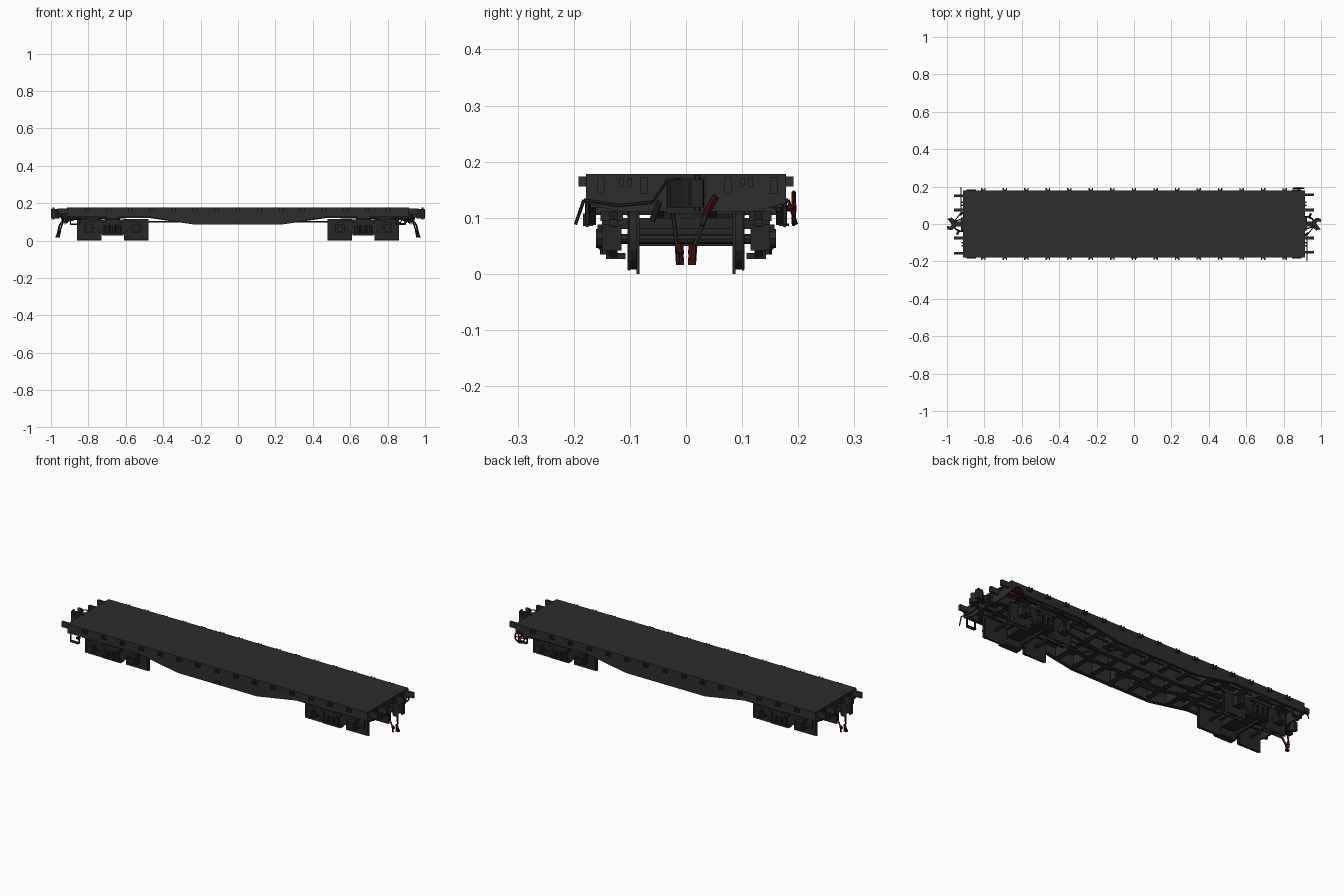
import bpy, bmesh, math
from mathutils import Vector, Matrix

if "Cube" in bpy.data.objects:
    bpy.data.objects.remove(bpy.data.objects["Cube"])

def mat(name, c):
    m = bpy.data.materials.new(name)
    m.diffuse_color = (*c, 1)
    m.use_nodes = True
    m.node_tree.nodes["Principled BSDF"].inputs["Base Color"].default_value = m.diffuse_color
    return m

GREY = mat("charcoal paint", (0.026, 0.026, 0.026))
DARK = mat("dark running gear", (0.020, 0.020, 0.020))
RED = mat("dark red", (0.06, 0.004, 0.004))

class Part:
    """Collects primitives into one named object."""
    def __init__(self, name, material=GREY):
        self.name, self.material, self.bm = name, material, bmesh.new()

    def box(self, x, y, z):
        m = Matrix.Translation([(a + b) / 2 for a, b in (x, y, z)])
        s = Matrix.Diagonal([abs(b - a) for a, b in (x, y, z)] + [1])
        bmesh.ops.create_cube(self.bm, size=1, matrix=m @ s)

    def rod(self, pts, r, n=6, r2=None):
        for a, b in zip(pts, pts[1:]):
            a, b = Vector(a), Vector(b)
            d = b - a
            m = Matrix.Translation((a + b) / 2) @ d.to_track_quat('Z', 'Y').to_matrix().to_4x4()
            bmesh.ops.create_cone(self.bm, cap_ends=True, segments=n, radius1=r,
                                  radius2=r if r2 is None else r2, depth=d.length, matrix=m)

    def ring(self, c, r, t, n=16):
        pts = [(c[0] + r * math.cos(i * math.tau / n), c[1], c[2] + r * math.sin(i * math.tau / n))
               for i in range(n + 1)]
        self.rod(pts, t, 5)

    def prism(self, pts, direction):
        f = self.bm.faces.new([self.bm.verts.new(p) for p in pts])
        g = bmesh.ops.extrude_face_region(self.bm, geom=[f])
        bmesh.ops.translate(self.bm, vec=direction,
                            verts=[v for v in g['geom'] if isinstance(v, bmesh.types.BMVert)])

    def done(self, spin=False):
        if spin:   # repeat turned half round for the other end
            g = bmesh.ops.duplicate(self.bm, geom=self.bm.verts[:] + self.bm.edges[:] + self.bm.faces[:])
            bmesh.ops.rotate(self.bm, matrix=Matrix.Rotation(math.pi, 3, 'Z'), cent=(0, 0, 0),
                             verts=[v for v in g['geom'] if isinstance(v, bmesh.types.BMVert)])
        bmesh.ops.recalc_face_normals(self.bm, faces=self.bm.faces)
        me = bpy.data.meshes.new(self.name)
        self.bm.to_mesh(me)
        me.materials.append(self.material)
        o = bpy.data.objects.new(self.name, me)
        bpy.context.collection.objects.link(o)
        return o

# deck plate
p = Part("deck")
p.box((-.912, .912), (-.178, .178), (.168, .178))
p.done()

# fish-bellied side sills and centre sills with bottom flanges
def belly(z_end, z_mid, xe):
    return [(-xe, z_end), (-.48, z_end), (-.24, z_mid), (.24, z_mid), (.48, z_end), (xe, z_end)]

for name, ys, zend, flange in (("side_sills", (-.178, .17), .128, .018), ("centre_sills", (-.055, .047), .122, .024)):
    p = Part(name)
    for y in ys:
        prof = belly(zend, .087, .905)
        p.prism([(x, y, z) for x, z in prof] + [(.905, y, .17), (-.905, y, .17)], (0, .008, 0))
        y0 = y + .008 - flange if y > 0 else y
        p.prism([(x, y0, z) for x, z in prof] + [(x, y0, z + .005) for x, z in prof[::-1]], (0, flange, 0))
    p.done()

# cross members under the deck
p = Part("cross_members")
for i in range(-7, 8):
    x = i * .115
    low = .105 if abs(x) < .36 else .135
    p.box((x - .004, x + .004), (-.17, .17), (low, .17))
    p.box((x - .014, x + .014), (-.17, .17), (low, low + .004))
for s in (-1, 1):
    p.box((s * .67 - .035, s * .67 + .035), (-.17, .17), (.118, .17))
for y in (-.115, .115):
    p.box((-.9, .9), (y - .004, y + .004), (.145, .17))
p.done()

# stake pockets along both sides
p = Part("stake_pockets")
for s in (-1, 1):
    for i in range(-7, 8):
        x = i * .115
        for dx in (-.009, .009):
            p.box((x + dx - .003, x + dx + .003), (s * .176, s * .192), (.156, .174))
        p.box((x - .012, x + .012), (s * .176, s * .184), (.158, .172))
p.done()

# headstocks with end stakes and brackets
p = Part("headstocks")
p.prism([(.905, -.178, .178), (.905, -.178, .126), (.905, -.12, .111), (.905, .12, .111),
         (.905, .178, .126), (.905, .178, .178)], (.009, 0, 0))
for y in (-.152, -.075, .075, .157):
    p.box((.905, .962), (y - .007, y + .007), (.143, .172))
for y in (-.115, -.1, .1, .115):
    p.box((.91, .922), (y - .004, y + .004), (.156, .171))
p.done(spin=True)

# couplers
p = Part("couplers", DARK)
p.box((.86, .962), (-.014, .014), (.125, .158))
p.box((.908, .925), (-.035, .035), (.108, .172))
p.prism([(.955, -.02, .118), (.975, -.034, .118), (.998, -.028, .118), (.982, -.008, .118),
         (.974, .006, .118), (.984, .014, .118), (1.0, .01, .118), (.998, .03, .118),
         (.972, .032, .118), (.955, .018, .118)], (0, 0, .05))
p.rod([(.987, .02, .112), (.987, .02, .176)], .006)
p.done(spin=True)

# uncoupling levers, grab irons and stirrup steps
p = Part("levers_and_steps", DARK)
p.rod([(.925, -.197, .088), (.925, -.182, .132), (.925, -.12, .122), (.925, -.06, .128),
       (.945, -.035, .165), (.965, -.01, .168)], .003)
p.rod([(.914, -.06, .095), (.93, -.048, .128)], .006)
for s in (-1, 1):
    p.rod([(.845, s * .176, .13), (.845, s * .176, .087), (.895, s * .176, .087), (.895, s * .176, .13)], .004)
    p.box((.845, .895), (s * .166, s * .184), (.085, .09))
p.done(spin=True)

# brake hoses with red cocks and couplings
p = Part("brake_hoses", DARK)
p.rod([(.86, .04, .115), (.93, .038, .115), (.953, .028, .085), (.962, .016, .05)], .005)
p.rod([(.88, -.025, .11), (.935, -.022, .1), (.952, -.016, .05), (.955, -.014, .018)], .004)
p.done(spin=True)
p = Part("hose_couplings", RED)
p.rod([(.958, .012, .052), (.968, .01, .018)], .007)
p.rod([(.95, -.011, .052), (.96, -.009, .036)], .006)
p.rod([(.935, .036, .108), (.945, .053, .138)], .007)
p.box((.957, .975), (.004, .018), (.016, .026))
p.done(spin=True)

# handbrake wheel on one corner
p = Part("handbrake_wheel", RED)
c = (.88, .192, .117)
p.ring(c, .028, .004)
for i in range(3):
    a = i * math.pi / 3
    d = Vector((math.cos(a), 0, math.sin(a))) * .028
    p.rod([Vector(c) - d, Vector(c) + d], .003, 5)
p.rod([(c[0], .17, c[2]), (c[0], .197, c[2])], .006, 8)
p.done()

# bogies: wheels, axles, side frames, springs, bolsters
wheels, frames = Part("wheels", DARK), Part("bogie_frames", DARK)
for e in (-1, 1):
    cx = e * .67
    for w in (-1, 1):
        x = cx + w * .1255
        wheels.rod([(x, -.14, .062), (x, .14, .062)], .009, 8)
        for s in (-1, 1):
            # square wheel plates around a round tread
            wheels.box((x - .065, x + .065), (s * .083, s * .088), (0, .116))
            wheels.box((x - .065, x + .065), (s * .1, s * .103), (.006, .116))
            wheels.rod([(x, s * .084, .062), (x, s * .104, .062)], .054, 16)
            # axle box
            frames.box((x - .024, x + .024), (s * .115, s * .15), (.042, .088))
            frames.rod([(x, s * .148, .063), (x, s * .16, .063)], .017, 8)
            frames.box((x - .02, x + .02), (s * .145, s * .158), (.078, .088))
        # brake beam
        bx = cx + w * .05
        frames.box((bx - .006, bx + .006), (-.1, .1), (.05, .062))
        for s in (-1, 1):
            frames.box((bx, bx + w * .013), (s * .084, s * .104), (.04, .08))
    for s in (-1, 1):
        y = s * .122
        # side frame: top member, sloping arms and spring seat
        prof = [(-.15, .085), (-.1, .07), (-.055, .03), (.055, .03), (.1, .07), (.15, .085),
                (.15, .097), (.06, .112), (-.06, .112), (-.15, .097)]
        frames.prism([(cx + a, y, b) for a, b in prof], (0, s * .014, 0))
        frames.box((cx - .055, cx + .055), (s * .108, s * .143), (.027, .037))
        frames.box((cx - .06, cx + .06), (s * .112, s * .152), (.094, .112))
        for dx in (-.032, 0, .032):
            frames.rod([(cx + dx, s * .14, .035), (cx + dx, s * .14, .082)], .013, 8)
            for z in (.044, .058, .072):
                frames.rod([(cx + dx, s * .14, z), (cx + dx, s * .14, z + .005)], .016, 8)
    frames.box((cx - .035, cx + .035), (-.15, .15), (.08, .1))
    frames.box((cx - .03, cx + .03), (-.085, .085), (.056, .082))
    frames.rod([(cx, 0, .098), (cx, 0, .124)], .04, 16)
wheels.done()
frames.done()

# underfloor brake gear
p = Part("brake_gear", DARK)
p.rod([(.12, .1, .125), (.23, .1, .125)], .022, 12)
p.rod([(-.22, -.1, .128), (-.08, -.1, .128)], .025, 12)
p.box((-.03, .03), (-.11, -.07), (.108, .15))
p.box((-.016, .016), (-.184, -.176), (.09, .108))
p.rod([(-.6, .02, .1), (.6, .02, .1)], .004)
p.rod([(-.88, .04, .115), (-.45, .085, .13), (.45, .085, .13), (.88, .04, .115)], .005)
p.rod([(.175, .1, .102), (.3, -.03, .102)], .006)
p.rod([(.5, .15, .125), (.88, .165, .115)], .004)
p.done()
